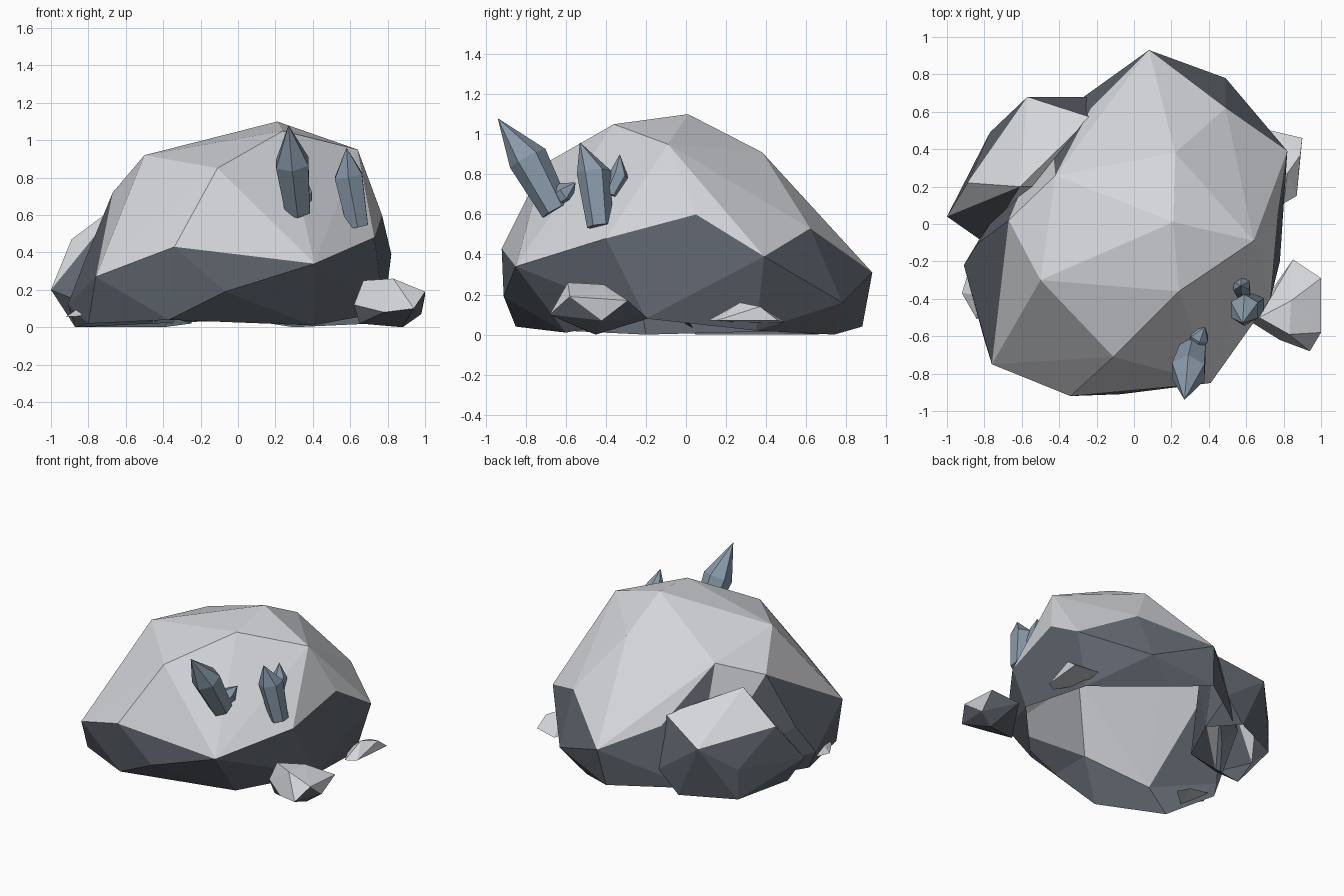
import bpy, bmesh
from math import cos, sin, pi
from mathutils import Vector

if "Cube" in bpy.data.objects:
    bpy.data.objects.remove(bpy.data.objects["Cube"])


def paint(name, rgb):
    m = bpy.data.materials.new(name)
    m.diffuse_color = (*rgb, 1)
    m.use_nodes = True
    m.node_tree.nodes["Principled BSDF"].inputs["Base Color"].default_value = m.diffuse_color
    return m


PALE = paint("pale_stone", (.66, .67, .70))
DARK = paint("dark_stone", (.115, .13, .155))
BLUE = paint("blue_crystal", (.25, .32, .40))


def finish(name, bm, mats):
    bmesh.ops.recalc_face_normals(bm, faces=bm.faces)
    me = bpy.data.meshes.new(name)
    for m in mats:
        me.materials.append(m)
    bm.to_mesh(me)
    bm.free()
    ob = bpy.data.objects.new(name, me)
    bpy.context.collection.objects.link(ob)


def rock(name, corners, dark_below, open_bottom=False):
    """Faceted stone: convex hull of its corners, dark on the low faces."""
    bm = bmesh.new()
    for c in corners:
        bm.verts.new(c)
    bmesh.ops.convex_hull(bm, input=bm.verts)
    loose = [v for v in bm.verts if not v.link_faces]
    bmesh.ops.delete(bm, geom=loose, context='VERTS')
    bmesh.ops.recalc_face_normals(bm, faces=bm.faces)
    if open_bottom:
        low = [f for f in bm.faces if f.normal.z < -0.85]
        bmesh.ops.delete(bm, geom=low, context='FACES')
    for f in bm.faces:
        f.material_index = int(f.calc_center_median().z < dark_below)
    finish(name, bm, (PALE, DARK))


def crystal(name, base, shoulder, tip, r, sides=6):
    """Six-sided shaft, narrower at the foot, with a pointed end."""
    base, shoulder, tip = Vector(base), Vector(shoulder), Vector(tip)
    axis = (shoulder - base).normalized()
    u = axis.cross(Vector((1, 0, 0))).normalized()
    w = axis.cross(u)
    bm = bmesh.new()
    rings = []
    for c, k in ((base, 0.75), (shoulder, 1.0)):
        rings.append([bm.verts.new(c + (u * cos(2 * pi * i / sides) + w * sin(2 * pi * i / sides)) * r * k)
                      for i in range(sides)])
    top = bm.verts.new(tip)
    for i in range(sides):
        j = (i + 1) % sides
        bm.faces.new((rings[0][i], rings[0][j], rings[1][j], rings[1][i]))
        bm.faces.new((rings[1][i], rings[1][j], top))
    bm.faces.new(rings[0])
    finish(name, bm, (BLUE,))


# Main boulder, hollow underneath
rock("boulder", [
    (.21, .01, 1.10), (.24, -.36, 1.05), (-.11, -.71, .85), (.64, -.09, .95), (-.50, -.30, .92),
    (.22, .38, .91), (-.42, .26, .83), (-.67, .02, .72), (.77, .05, .60), (.73, -.40, .48),
    (.82, .39, .39), (.49, .62, .53), (.49, .78, .16), (.08, .93, .31), (.04, .88, .04),
    (.41, -.85, .34), (-.34, -.92, .43), (-.76, -.75, .27), (-.07, -.91, .19), (-.37, -.85, .04),
    (-.91, -.22, .12), (-.83, -.10, .33), (-.87, -.20, 0), (-.80, -.62, .02), (.78, -.20, .08),
    (.72, .35, .02), (.40, -.60, .01), (.30, .74, 0), (-.45, .55, .02), (-.23, .62, .45)], .45, True)

# Side boulder at the back left
rock("side_boulder", [
    (-.23, .57, .52), (-.61, .20, .68), (-.89, .22, .47), (-.57, .68, .39), (-1, .04, .20),
    (-.77, .49, 0), (-.77, .49, .22), (-.25, .68, .16), (-.40, .66, 0), (-.87, .05, 0),
    (-.80, -.10, .12), (-.25, .45, .02), (-.5, 0, .1), (-.4, .2, .5)], .42, True)

# Loose stones around the foot
rock("right_stone", [
    (.83, -.59, .26), (.84, -.41, .25), (.67, -.50, .25), (1, -.29, .17), (.85, -.19, .08),
    (1, -.58, .19), (.94, -.68, .10), (.78, -.62, .08), (.98, -.42, .07), (.88, -.45, 0),
    (.65, -.50, .02), (.62, -.52, .12)], .13)
rock("back_right_chip", [
    (.73, .50, .06), (.90, .46, .07), (.89, .37, .14), (.82, .27, .16), (.87, .15, .07),
    (.80, .11, .07), (.70, .3, .06)], 0)
rock("left_chip", [
    (-.92, -.37, .055), (-.89, -.27, .06), (-.84, -.51, .06), (-.83, -.38, .12),
    (-.71, -.40, .07), (-.75, -.3, .06)], 0)

# Crystals growing from the front right face
crystal("large_crystal", (.32, -.65, .62), (.29, -.79, .88), (.27, -.94, 1.08), .10)
crystal("large_crystal_bud", (.32, -.67, .66), (.35, -.60, .71), (.38, -.55, .76), .055)
crystal("medium_crystal", (.64, -.43, .54), (.59, -.46, .81), (.58, -.53, .96), .085)
crystal("medium_crystal_bud", (.59, -.38, .70), (.575, -.33, .80), (.57, -.33, .90), .05)
